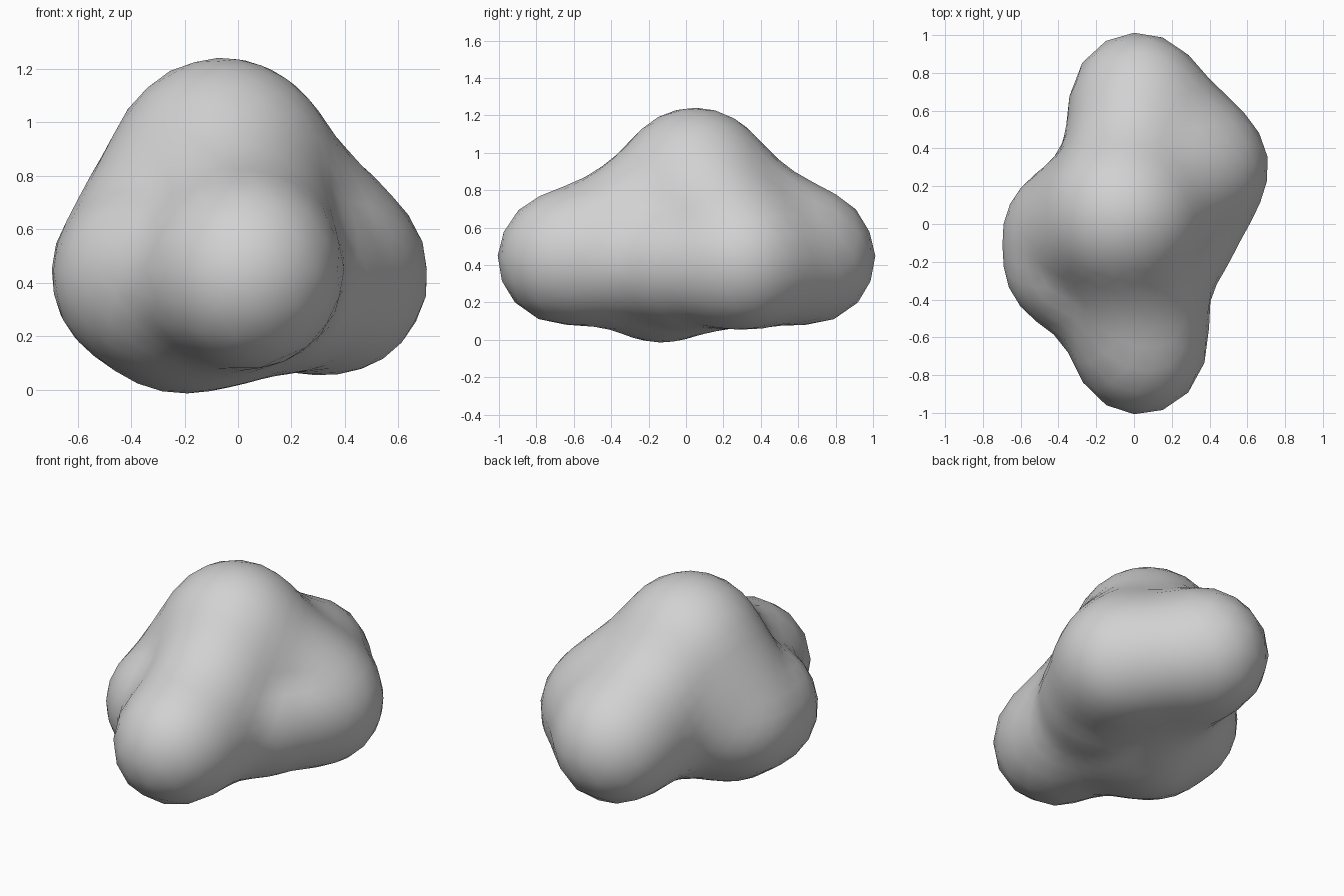
import bpy, bmesh, math
from mathutils import Vector

cube = bpy.data.objects.get("Cube")
if cube:
    bpy.data.objects.remove(cube, do_unlink=True)

# Lobes of the lump: centre and radius
CROWN = (Vector((-0.06, 0.05, 0.82)), 0.425)
FRONT = (Vector((0.03, -0.67, 0.43)), 0.345)
BACK = (Vector((0.02, 0.67, 0.43)), 0.345)
RIGHT_BACK = (Vector((-0.34, -0.06, 0.44)), 0.36)
RIGHT_FRONT = (Vector((-0.34, -0.20, 0.42)), 0.355)
RIGHT_FOOT = (Vector((-0.24, -0.13, 0.35)), 0.35)
LEFT = (Vector((0.34, 0.30, 0.43)), 0.31)
LEFT_FRONT = (Vector((0.24, 0.0, 0.42)), 0.31)
MIDDLE = (Vector((0.02, 0.02, 0.45)), 0.34)
# Ridges running from the crown down to the front and back lobes
RIDGE_FRONT = (Vector((0.02, -0.50, 0.50)), 0.25)
RIDGE_BACK = (Vector((0.03, 0.55, 0.52)), 0.26)

# Chains of lobes; each is a tapered limb, and the limbs melt together
LIMBS = [
    [RIDGE_FRONT, CROWN, RIGHT_BACK, RIGHT_FRONT, RIGHT_FOOT, MIDDLE,
     LEFT_FRONT, LEFT, CROWN, RIDGE_BACK],
    [FRONT, MIDDLE, BACK, LEFT],
]
BLEND = 0.1
CORE = Vector((0, 0, 0.45))


def taper_distance(p, start, end):
    """Distance to a round bar whose radius changes from start to end."""
    (a, ra), (b, rb) = start, end
    axis = b - a
    t = min(1, max(0, (p - a).dot(axis) / axis.length_squared))
    return (p - a - axis * t).length - ra - (rb - ra) * t


def distance(p):
    """Smoothly blended distance to all limbs."""
    total = 0
    for limb in LIMBS:
        nearest = min(taper_distance(p, s, e) for s, e in zip(limb, limb[1:]))
        total += math.exp(-nearest / BLEND)
    return -BLEND * math.log(total)


def surface_point(direction):
    """Walk inwards from outside until the blended surface is met."""
    reach = 1.6
    for _ in range(80):
        gap = distance(CORE + direction * reach)
        if gap < 0.0005:
            break
        reach -= gap * 0.8
    return CORE + direction * reach


# Blob skin, shaped from a triangulated ball
bm = bmesh.new()
bmesh.ops.create_icosphere(bm, subdivisions=4, radius=1)
for v in bm.verts:
    v.co = surface_point(v.co.normalized())

# Relax the skin so the lobes flow into each other
bmesh.ops.smooth_vert(bm, verts=bm.verts, factor=0.4,
                      use_axis_x=True, use_axis_y=True, use_axis_z=True)
for f in bm.faces:
    f.smooth = True

mesh = bpy.data.meshes.new("blob")
bm.to_mesh(mesh)
bm.free()
blob = bpy.data.objects.new("blob", mesh)
bpy.context.collection.objects.link(blob)

# Plain grey
grey = bpy.data.materials.new("grey")
grey.use_nodes = True
colour = (0.64, 0.64, 0.64, 1)
grey.diffuse_color = colour
grey.node_tree.nodes["Principled BSDF"].inputs["Base Color"].default_value = colour
mesh.materials.append(grey)
